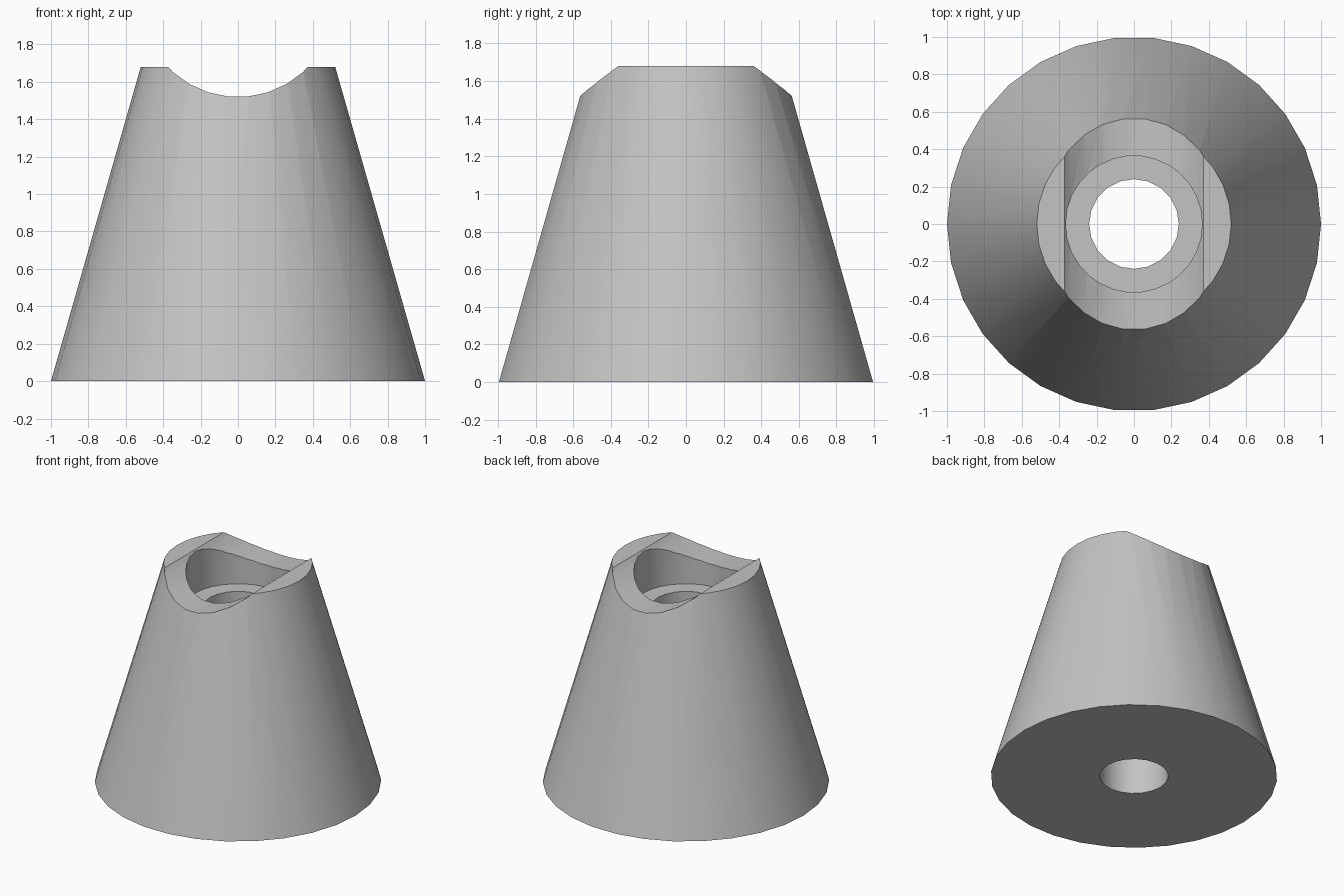
import bpy
import math

# Remove the default cube
cube = bpy.data.objects.get("Cube")
if cube:
    bpy.data.objects.remove(cube, do_unlink=True)

HEIGHT = 1.68
LEDGE = 1.35

grey = bpy.data.materials.new("light_grey")
grey.use_nodes = True
grey.diffuse_color = (0.55, 0.55, 0.55, 1)
grey.node_tree.nodes["Principled BSDF"].inputs["Base Color"].default_value = (0.55, 0.55, 0.55, 1)


def round_solid(name, sides, r_low, r_high, z_low, z_high):
    """Upright cone or cylinder with a vertex on the +x axis."""
    bpy.ops.mesh.primitive_cone_add(
        vertices=sides, radius1=r_low, radius2=r_high,
        depth=z_high - z_low, location=(0, 0, (z_low + z_high) / 2))
    obj = bpy.context.object
    obj.name = name
    # Turn the first vertex from the y axis to the x axis
    obj.rotation_euler.z = math.radians(90)
    bpy.ops.object.transform_apply(location=False, rotation=True, scale=False)
    obj.data.materials.append(grey)
    return obj


def cut(target, cutter):
    mod = target.modifiers.new("cut", "BOOLEAN")
    mod.operation = "DIFFERENCE"
    mod.solver = "EXACT"
    mod.object = cutter
    bpy.context.view_layer.objects.active = target
    bpy.ops.object.modifier_apply(modifier=mod.name)
    bpy.data.objects.remove(cutter, do_unlink=True)


# Tapered body
body = round_solid("tapered_stand", 30, 1.0, 0.52, 0, HEIGHT)

# Through hole and the wider recess above its ledge
cut(body, round_solid("bore_cutter", 20, 0.24, 0.24, -0.5, 1.5))
cut(body, round_solid("recess_cutter", 30, 0.365, 0.365, LEDGE, 2.2))

# Round saddle running front to back across the top
saddle = round_solid("saddle_cutter", 30, 0.52, 0.52, -1, 1)
saddle.rotation_euler.x = math.radians(90)
saddle.location = (0, 0, 2.039)
bpy.context.view_layer.update()
cut(body, saddle)

# Smooth walls with crisp rims
bpy.ops.object.select_all(action="DESELECT")
body.select_set(True)
bpy.context.view_layer.objects.active = body
bpy.ops.object.shade_smooth_by_angle(angle=math.radians(30))
